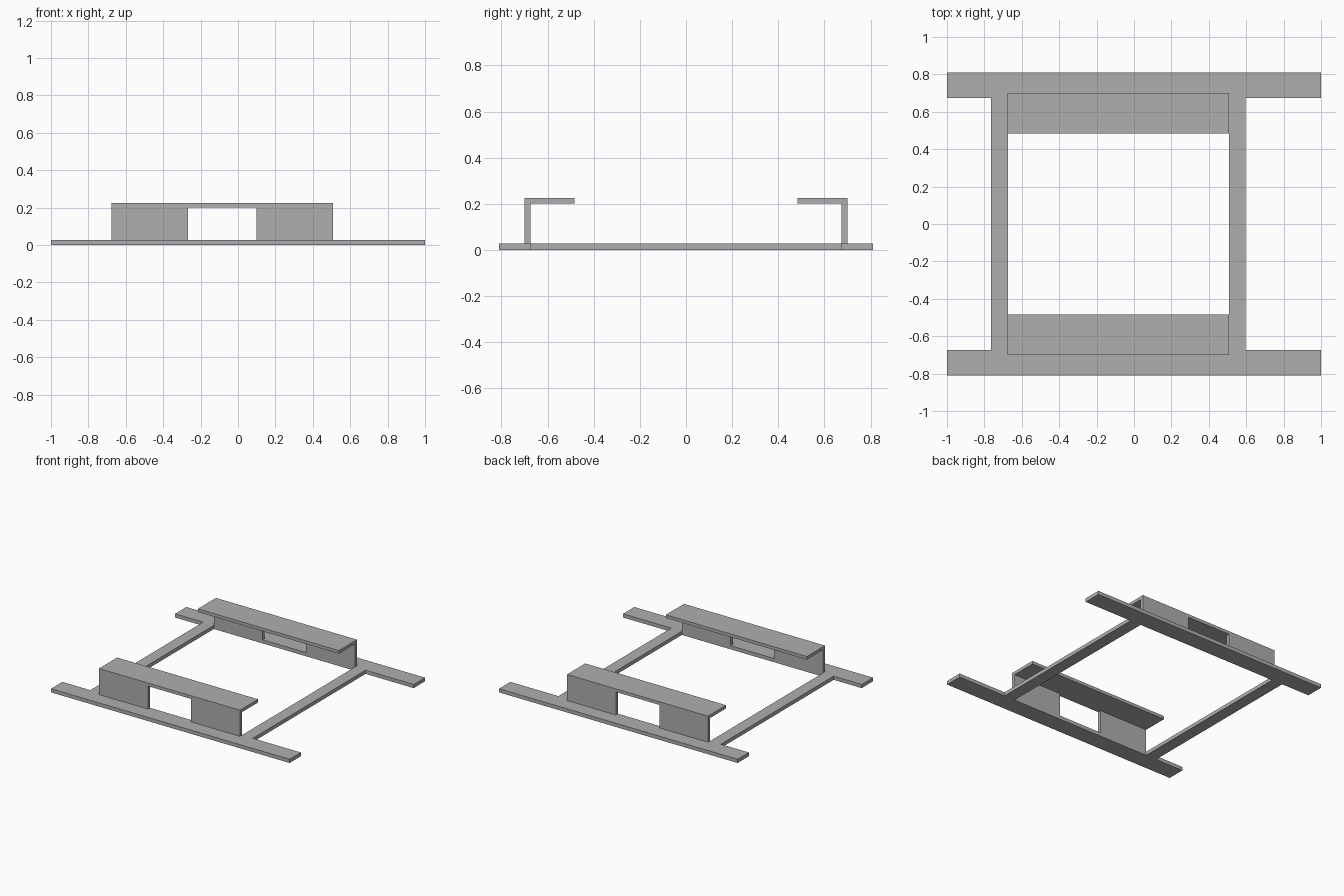
import bpy, bmesh, math
from mathutils import Vector

default = bpy.data.objects.get("Cube")
if default:
    bpy.data.objects.remove(default, do_unlink=True)

grey = bpy.data.materials.new("plain_grey")
grey.use_nodes = True
colour = (0.43, 0.43, 0.43, 1)
grey.diffuse_color = colour
grey.node_tree.nodes["Principled BSDF"].inputs["Base Color"].default_value = colour


def add_part(name, bm):
    """Clean up coplanar seams and link the mesh as a flat-shaded part."""
    bmesh.ops.remove_doubles(bm, verts=bm.verts, dist=1e-5)
    bmesh.ops.recalc_face_normals(bm, faces=bm.faces)
    mesh = bpy.data.meshes.new(name)
    bm.to_mesh(mesh)
    bm.free()
    mesh.materials.append(grey)
    obj = bpy.data.objects.new(name, mesh)
    bpy.context.collection.objects.link(obj)
    return obj


def extrude_cells(name, us, vs, filled, place, depth):
    """Fill chosen cells of a plane grid and extrude them into one solid."""
    bm = bmesh.new()
    for i in range(len(us) - 1):
        for j in range(len(vs) - 1):
            if filled(i, j):
                corners = [(us[i], vs[j]), (us[i + 1], vs[j]),
                           (us[i + 1], vs[j + 1]), (us[i], vs[j + 1])]
                bm.faces.new([bm.verts.new(place(u, v)) for u, v in corners])
    bmesh.ops.remove_doubles(bm, verts=bm.verts, dist=1e-5)
    sheet = bm.faces[:]
    ext = bmesh.ops.extrude_face_region(bm, geom=sheet, use_keep_orig=True)
    moved = [g for g in ext["geom"] if isinstance(g, bmesh.types.BMVert)]
    bmesh.ops.translate(bm, verts=moved, vec=Vector(depth))
    return add_part(name, bm)


# Shared levels
BASE_TOP, SHELF_LOW, SHELF_TOP = 0.028, 0.202, 0.226
WALL_IN, WALL_OUT, SHELF_IN, RAIL_OUT = 0.675, 0.70, 0.483, 0.81
LEFT, RIGHT = 0.507, -0.675

# Flat base: two long rails joined by two narrow cross bars
extrude_cells(
    "base_frame",
    [-1, -0.765, RIGHT, LEFT, 0.597, 1],
    [-RAIL_OUT, -WALL_IN, WALL_IN, RAIL_OUT],
    lambda i, j: j != 1 or i in (1, 3),
    lambda x, y: (x, y, 0), (0, 0, BASE_TOP))

# Front and back brackets: a wall with an opening and an inward shelf
for side, label in ((-1, "front"), (1, "back")):
    extrude_cells(
        label + "_bracket_wall",
        [RIGHT, -0.266, 0.098, LEFT],
        [BASE_TOP, SHELF_LOW],
        lambda i, j: i != 1,
        lambda x, z: (x, side * WALL_IN, z),
        (0, side * (WALL_OUT - WALL_IN), 0))
    extrude_cells(
        label + "_bracket_shelf",
        [RIGHT, LEFT], [side * SHELF_IN, side * WALL_OUT],
        lambda i, j: True,
        lambda x, y: (x, y, SHELF_LOW),
        (0, 0, SHELF_TOP - SHELF_LOW))
